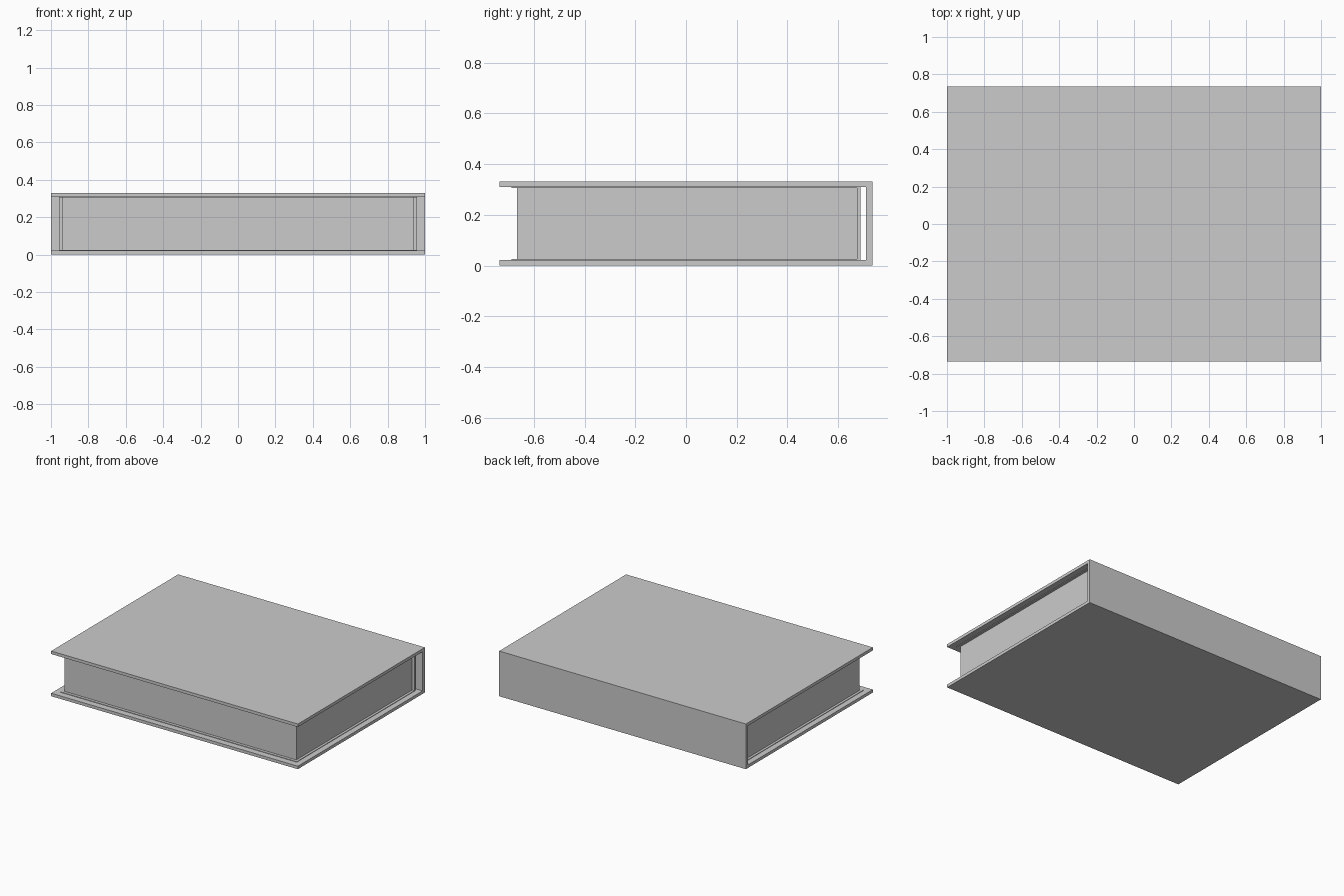
import bpy, bmesh

if "Cube" in bpy.data.objects:
    bpy.data.objects.remove(bpy.data.objects["Cube"])


def extrude_profile(name, profile, half_width):
    """Extrude a closed (y, z) profile along x, centred on x = 0."""
    bm = bmesh.new()
    face = bm.faces.new([bm.verts.new((-half_width, y, z)) for y, z in profile])
    out = bmesh.ops.extrude_face_region(bm, geom=[face])
    moved = [v for v in out["geom"] if isinstance(v, bmesh.types.BMVert)]
    bmesh.ops.translate(bm, verts=moved, vec=(2 * half_width, 0, 0))
    bmesh.ops.recalc_face_normals(bm, faces=bm.faces)
    mesh = bpy.data.meshes.new(name)
    bm.to_mesh(mesh)
    bm.free()
    obj = bpy.data.objects.new(name, mesh)
    bpy.context.collection.objects.link(obj)
    return obj


def wrap(front, back, bottom, top, thick, spine):
    """U-shaped section: two boards joined by a spine at the back."""
    return [(front, bottom), (back, bottom), (back, top), (front, top),
            (front, top - thick), (back - spine, top - thick),
            (back - spine, bottom + thick), (front, bottom + thick)]


H, BOARD, PAPER = 0.331, 0.022, 0.004

# Hard cover: boards and spine in one piece
extrude_profile("cover", wrap(-0.735, 0.735, 0, H, BOARD, 0.025), 1.0)

# Endpapers glued inside the boards and around the back of the pages
extrude_profile("endpapers",
                wrap(-0.688, 0.688, BOARD, H - BOARD, PAPER, 0.013), 0.958)

# Page block
z0, z1 = BOARD + PAPER, H - BOARD - PAPER
extrude_profile("page_block",
                [(-0.667, z0), (0.675, z0), (0.675, z1), (-0.667, z1)], 0.94)
